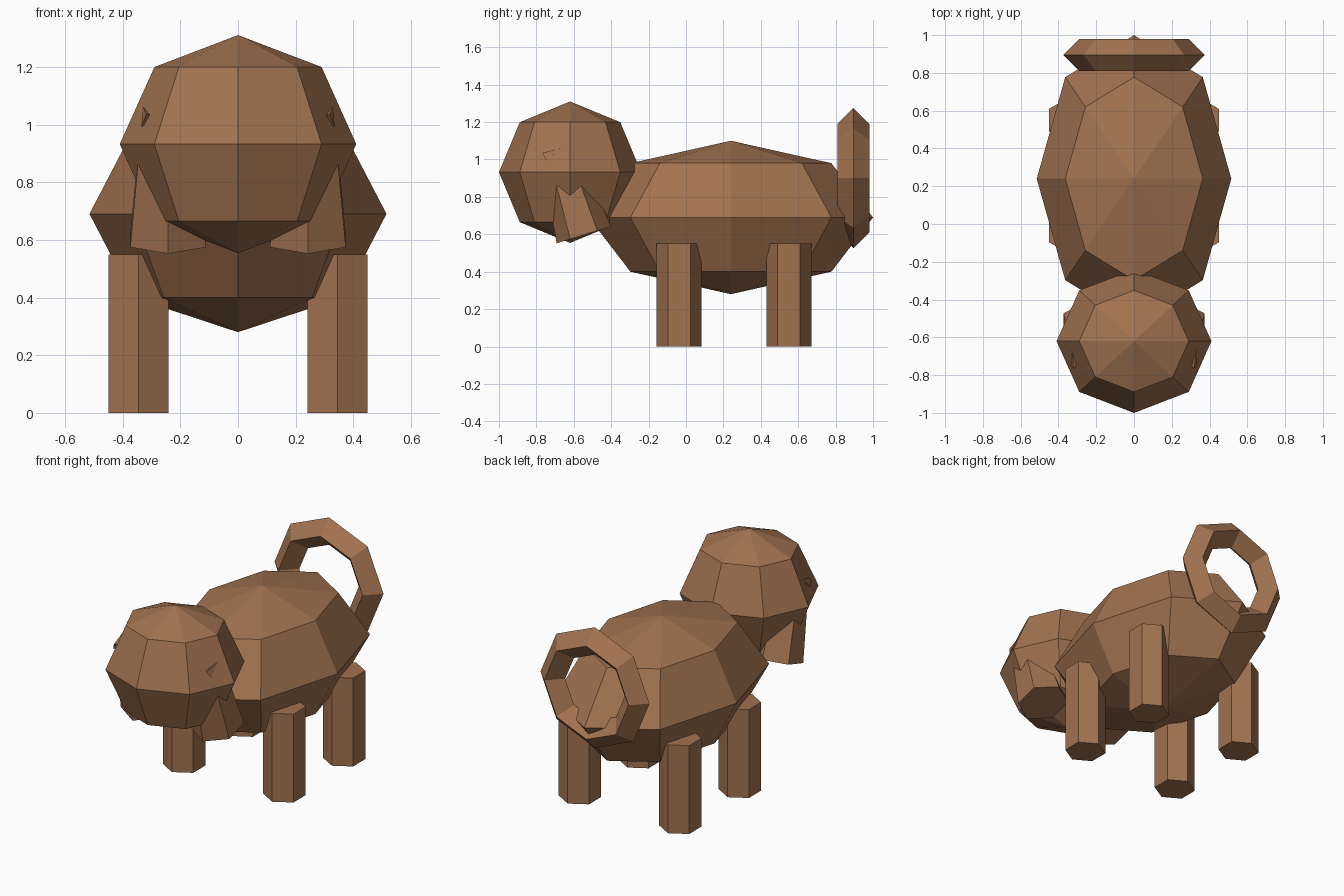
import bpy, bmesh, math

if "Cube" in bpy.data.objects:
    bpy.data.objects.remove(bpy.data.objects["Cube"])

brown = bpy.data.materials.new("brown")
brown.diffuse_color = (0.36, 0.17, 0.08, 1)
brown.use_nodes = True
brown.node_tree.nodes["Principled BSDF"].inputs["Base Color"].default_value = brown.diffuse_color


def finish(name):
    ob = bpy.context.object
    ob.name = name
    ob.data.materials.append(brown)
    return ob


def ball(name, loc, size):
    bpy.ops.mesh.primitive_uv_sphere_add(segments=8, ring_count=4, radius=1, location=loc)
    ob = finish(name)
    ob.scale = size


# Body and head: coarse stretched spheres
ball("body", (0, 0.24, 0.69), (0.515, 0.76, 0.41))
ball("head", (0, -0.62, 0.932), (0.41, 0.38, 0.378))

# Tail: upright ring with a diamond cross-section
bpy.ops.mesh.primitive_torus_add(major_segments=8, minor_segments=4, major_radius=0.29,
                                 minor_radius=0.085, location=(0, 0.895, 0.9),
                                 rotation=(math.pi / 2, 0, 0))
finish("tail")

for side, s in (("right", 1), ("left", -1)):
    # Legs: six-sided posts
    for end, y in (("front", -0.037), ("back", 0.55)):
        bpy.ops.mesh.primitive_cylinder_add(vertices=6, radius=0.12, depth=0.55,
                                            location=(s * 0.345, y, 0.275))
        finish(f"{end}_leg_{side}")

    # Hanging ears: tapered six-sided posts tilted forward into the head
    bpy.ops.mesh.primitive_cone_add(vertices=6, radius1=0.152, radius2=0.116, depth=0.35,
                                    location=(s * 0.242, -0.598, 0.764), rotation=(0.3, 0, 0))
    finish(f"ear_{side}")

    # Eyes: small facets just breaking the head surface
    bm = bmesh.new()
    for x, y, z in ((0.318, -0.767, 1.035), (0.330, -0.67, 1.062),
                    (0.335, -0.746, 0.992), (0.27, -0.70, 1.03)):
        bm.verts.new((s * x, y, z))
    bmesh.ops.convex_hull(bm, input=bm.verts)
    bmesh.ops.recalc_face_normals(bm, faces=bm.faces)
    mesh = bpy.data.meshes.new(f"eye_{side}")
    bm.to_mesh(mesh)
    bm.free()
    mesh.materials.append(brown)
    bpy.context.collection.objects.link(bpy.data.objects.new(f"eye_{side}", mesh))
